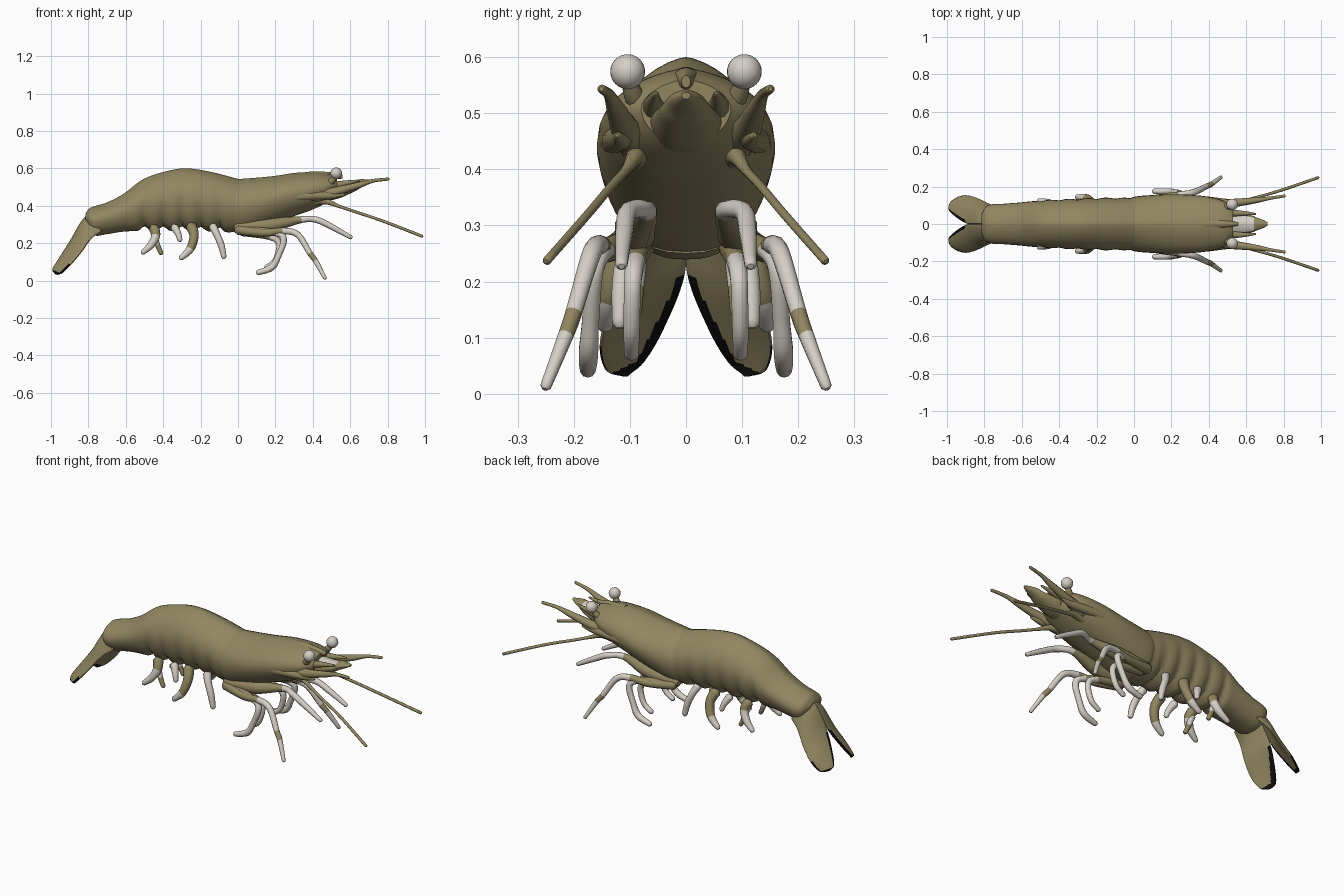
import bpy, bmesh, math
from mathutils import Vector

cube = bpy.data.objects.get("Cube")
if cube:
    bpy.data.objects.remove(cube, do_unlink=True)


def material(name, rgb):
    m = bpy.data.materials.new(name)
    m.use_nodes = True
    m.diffuse_color = (*rgb, 1)
    m.node_tree.nodes["Principled BSDF"].inputs["Base Color"].default_value = (*rgb, 1)
    return m


SHELL, PALE, BLACK = 0, 1, 2
MATS = [material("olive shell", (0.285, 0.24, 0.12)),
        material("pale limb", (0.66, 0.62, 0.56)),
        material("black tail edge", (0.004, 0.004, 0.004))]


def finish(name, bm):
    bmesh.ops.recalc_face_normals(bm, faces=bm.faces)
    me = bpy.data.meshes.new(name)
    bm.to_mesh(me)
    bm.free()
    for m in MATS:
        me.materials.append(m)
    ob = bpy.data.objects.new(name, me)
    bpy.context.collection.objects.link(ob)
    bpy.ops.object.select_all(action="DESELECT")
    ob.select_set(True)
    bpy.context.view_layer.objects.active = ob
    bpy.ops.object.shade_smooth_by_angle(angle=math.radians(45))


def spline(rows, steps):
    """Smooth curve through rows of numbers, with a parameter for each sample."""
    rows = [Vector(r) for r in rows]
    out = []
    for i in range(len(rows) - 1):
        a, b = rows[i], rows[i + 1]
        ta = (b - rows[max(i - 1, 0)]) / 2
        tb = (rows[min(i + 2, len(rows) - 1)] - a) / 2
        for k in range(steps):
            t = k / steps
            p = (a * (2 * t**3 - 3 * t * t + 1) + ta * (t**3 - 2 * t * t + t)
                 + b * (3 * t * t - 2 * t**3) + tb * (t**3 - t * t))
            out.append((i + t, p))
    out.append((len(rows) - 1, rows[-1]))
    return out


def loft(name, rings, rule):
    """Skin closed rings; rule(ring index, side index, face centre) gives the colour."""
    bm = bmesh.new()
    vs = [[bm.verts.new(p) for p in r] for r in rings]
    n = len(vs[0])
    for i in range(len(vs) - 1):
        for j in range(n):
            k = (j + 1) % n
            f = bm.faces.new((vs[i][j], vs[i][k], vs[i + 1][k], vs[i + 1][j]))
            f.material_index = rule(i, j, f.calc_center_median())
    for i, r in ((0, vs[0]), (len(vs) - 2, vs[-1])):
        f = bm.faces.new(r)
        f.material_index = rule(i, 0, f.calc_center_median())
    finish(name, bm)


def shell(name, stations, rule=lambda i, j, c: SHELL, segment=0, sides=36):
    """Arched body section; stations hold x, top, bottom, half width."""
    rings = []
    for _, (x, top, bot, hw) in spline(stations, 8):
        if segment and -0.56 < x < -0.01:
            crease = abs(math.cos(math.pi * x / segment)) ** 4
            bot += 0.025 * crease
            hw *= 1 - 0.045 * crease
        mid = bot + (top - bot) * 0.5
        ring = []
        for j in range(sides):
            a = 2 * math.pi * j / sides
            c, s = math.cos(a), math.sin(a)
            y = hw * math.copysign(abs(c) ** (1.35 if s > 0 else 0.75), c) * (1 + 0.12 * min(s, 0))
            z = mid + (top - mid if s > 0 else mid - bot) * math.copysign(abs(s) ** 0.95, s)
            ring.append((x, y, z))
        rings.append(ring)
    loft(name, rings, rule)


def limb(name, rows, colours, sides=10):
    """Mirrored pair of tapered tubes; rows hold x, y, z, radius."""
    for side, label in ((1, "left"), (-1, "right")):
        path = spline([(x, y * side, z, r) for x, y, z, r in rows], 5)
        pts = [p.to_3d() for _, p in path]
        rad = [p[3] for _, p in path]
        # rounded ends
        d0, d1 = (pts[0] - pts[1]).normalized(), (pts[-1] - pts[-2]).normalized()
        pts = [pts[0] + d0 * rad[0] * 0.6] + pts + [pts[-1] + d1 * rad[-1] * 0.6]
        rad = [rad[0] * 0.5] + rad + [rad[-1] * 0.5]
        seg = [0] + [min(int(t), len(rows) - 2) for t, _ in path] + [len(rows) - 2]
        rings = []
        for i, p in enumerate(pts):
            d = (pts[min(i + 1, len(pts) - 1)] - pts[max(i - 1, 0)]).normalized()
            u = d.cross(Vector((0, 1, 0))).normalized()
            v = d.cross(u)
            rings.append([p + (u * math.cos(a) + v * math.sin(a)) * rad[i]
                          for a in (2 * math.pi * j / sides for j in range(sides))])
        loft(f"{label}_{name}", rings, lambda i, j, c: colours[seg[i]])


# Body shells
shell("abdomen", [(-0.815, 0.358, 0.31, 0.05), (-0.795, 0.385, 0.265, 0.09), (-0.76, 0.4, 0.24, 0.105),
                  (-0.7, 0.418, 0.248, 0.108), (-0.61, 0.465, 0.262, 0.115), (-0.51, 0.54, 0.265, 0.125),
                  (-0.4, 0.58, 0.265, 0.132), (-0.28, 0.6, 0.265, 0.137),
                  (-0.14, 0.58, 0.262, 0.141), (0.03, 0.535, 0.25, 0.14)], segment=0.1)
shell("carapace", [(-0.05, 0.53, 0.29, 0.12), (0.0, 0.542, 0.25, 0.145), (0.1, 0.55, 0.275, 0.155),
                   (0.2, 0.56, 0.31, 0.159), (0.3, 0.575, 0.345, 0.156),
                   (0.4, 0.58, 0.38, 0.145), (0.48, 0.573, 0.42, 0.122), (0.53, 0.56, 0.45, 0.08)])
shell("snout", [(0.45, 0.54, 0.42, 0.07), (0.54, 0.53, 0.44, 0.062), (0.62, 0.53, 0.475, 0.048),
                (0.655, 0.542, 0.495, 0.035), (0.69, 0.54, 0.512, 0.022), (0.715, 0.538, 0.525, 0.008)],
      lambda i, j, c: PALE if c.x < 0.64 and 3 <= j <= 12 else SHELL, sides=32)
shell("rostrum", [(0.38, 0.583, 0.54, 0.03), (0.48, 0.581, 0.54, 0.022), (0.56, 0.568, 0.545, 0.008)], sides=12)

# Eyes on stalks
limb("eye_stalk", [(0.46, 0.07, 0.5, 0.025), (0.5, 0.092, 0.53, 0.018), (0.52, 0.102, 0.56, 0.014)], [SHELL] * 2)
for side, label in ((1, "left"), (-1, "right")):
    bm = bmesh.new()
    bmesh.ops.create_uvsphere(bm, u_segments=24, v_segments=16, radius=0.031)
    bmesh.ops.translate(bm, vec=(0.525, 0.104 * side, 0.574), verts=bm.verts)
    for f in bm.faces:
        f.material_index = PALE
    finish(label + "_eye", bm)

# Feelers and head spines
limb("upper_feeler", [(0.42, 0.09, 0.45, 0.035), (0.52, 0.11, 0.475, 0.025), (0.64, 0.125, 0.508, 0.017),
                      (0.72, 0.137, 0.533, 0.01), (0.805, 0.15, 0.543, 0.008)], [SHELL] * 4)
limb("inner_feeler", [(0.48, 0.056, 0.5, 0.025), (0.57, 0.058, 0.52, 0.015), (0.65, 0.054, 0.535, 0.005)], [SHELL] * 2)
limb("long_feeler", [(0.34, 0.075, 0.42, 0.036), (0.46, 0.088, 0.425, 0.018), (0.54, 0.108, 0.397, 0.009),
                     (0.62, 0.133, 0.37, 0.008), (0.77, 0.175, 0.32, 0.008), (0.985, 0.248, 0.237, 0.008)],
     [SHELL] * 5)
limb("cheek_ridge", [(0.2, 0.13, 0.44, 0.025), (0.36, 0.126, 0.452, 0.025), (0.5, 0.115, 0.455, 0.02),
                     (0.57, 0.122, 0.46, 0.006)], [SHELL] * 3)

# Walking legs
limb("mouth_leg", [(0.0, 0.09, 0.28, 0.035), (0.18, 0.09, 0.298, 0.036), (0.34, 0.07, 0.326, 0.018),
                   (0.42, 0.102, 0.325, 0.017), (0.5, 0.11, 0.288, 0.016), (0.605, 0.115, 0.23, 0.011)],
     [SHELL, SHELL, PALE, PALE, PALE])
limb("front_leg", [(0.0, 0.11, 0.27, 0.026), (0.14, 0.14, 0.255, 0.021), (0.24, 0.156, 0.265, 0.018),
                   (0.32, 0.17, 0.245, 0.017), (0.385, 0.2, 0.145, 0.015), (0.415, 0.214, 0.105, 0.014),
                   (0.465, 0.25, 0.013, 0.01)], [SHELL, SHELL, PALE, PALE, SHELL, PALE])
limb("middle_leg", [(0.06, 0.11, 0.27, 0.022), (0.2, 0.145, 0.255, 0.018), (0.245, 0.163, 0.22, 0.017),
                    (0.215, 0.17, 0.13, 0.016), (0.18, 0.174, 0.07, 0.018), (0.105, 0.175, 0.042, 0.014)],
     [SHELL, PALE, PALE, PALE, PALE])
limb("rear_leg", [(0.02, 0.08, 0.26, 0.022), (0.17, 0.09, 0.235, 0.018), (0.22, 0.095, 0.195, 0.016),
                  (0.2, 0.097, 0.11, 0.015), (0.15, 0.097, 0.07, 0.013)], [SHELL, PALE, PALE, PALE])

# Swimming legs under the abdomen
limb("first_swimmer", [(-0.135, 0.085, 0.29, 0.022), (-0.115, 0.105, 0.25, 0.019), (-0.09, 0.115, 0.19, 0.018),
                       (-0.075, 0.118, 0.125, 0.014)], [PALE] * 3)
limb("second_swimmer", [(-0.25, 0.09, 0.29, 0.03), (-0.235, 0.118, 0.24, 0.025), (-0.255, 0.138, 0.17, 0.022),
                        (-0.305, 0.145, 0.12, 0.014)], [SHELL, SHELL, PALE])
limb("third_swimmer", [(-0.34, 0.09, 0.285, 0.022), (-0.32, 0.11, 0.25, 0.017), (-0.31, 0.12, 0.215, 0.013)],
     [PALE] * 2)
limb("fourth_swimmer", [(-0.45, 0.08, 0.28, 0.028), (-0.44, 0.1, 0.24, 0.024), (-0.465, 0.115, 0.19, 0.02),
                        (-0.51, 0.125, 0.15, 0.013)], [SHELL, PALE, PALE])
limb("fourth_swimmer_branch", [(-0.45, 0.085, 0.25, 0.018), (-0.43, 0.088, 0.19, 0.014), (-0.41, 0.09, 0.145, 0.012)],
     [PALE, SHELL])

# Roof-shaped tail fan with dark margins, deeper on the underside
inner = spline([(-0.76, 0, 0.385), (-0.83, 0, 0.325), (-0.895, 0.004, 0.215), (-0.955, 0.04, 0.12),
                (-0.99, 0.075, 0.06), (-0.98, 0.105, 0.037)], 10)
outer = spline([(-0.73, 0.09, 0.265), (-0.785, 0.112, 0.225), (-0.84, 0.138, 0.15), (-0.895, 0.152, 0.085),
                (-0.94, 0.142, 0.042), (-0.965, 0.12, 0.034)], 10)
ACROSS, LAST = 24, len(inner) - 1


def fan_colour(i, j, c):
    under = j > ACROSS
    u = (i + 0.5) / LAST
    v = (2 * ACROSS + 0.5 - j if under else j + 0.5) / ACROSS
    if under:
        dark = u > 0.74 + 0.1 * v or (u > 0.4 and v < 0.1 + 0.55 * (u - 0.4))
    else:
        dark = u > 0.83 or (u > 0.42 and v < 0.08) or (u > 0.6 and v > 0.9)
    return BLACK if dark else SHELL


for side, label in ((1, "left"), (-1, "right")):
    rings = []
    for i, ((_, a), (_, b)) in enumerate(zip(inner, outer)):
        u = i / LAST
        top, under = [], []
        for j in range(ACROSS + 1):
            v = j / ACROSS
            bulge = math.sin(math.pi * v)
            p = a.lerp(b, v) + Vector((-0.012, 0.012, 0.012)) * bulge * (1 - u)
            half = Vector((-0.006, 0.006, 0.004)) * (0.3 + 0.9 * math.sqrt(max(bulge, 0)))
            for edge, q in ((top, p + half), (under, p - half)):
                edge.append((q.x, max(q.y, 0) * side, q.z))
        rings.append(top + under[::-1])
    loft(label + "_tail_fan", rings, fan_colour)
